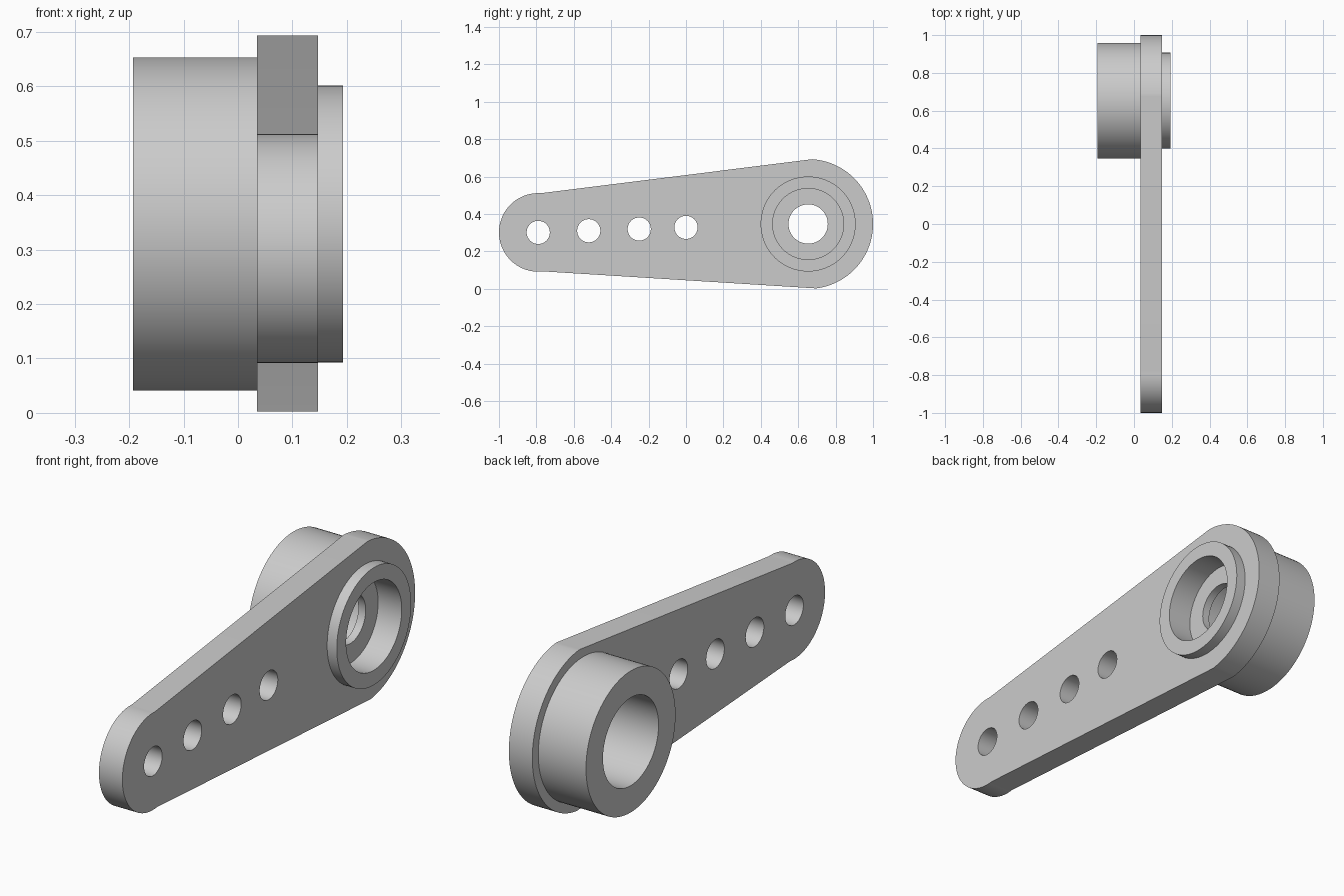
import bpy, bmesh, math
from mathutils import Vector, Matrix

if "Cube" in bpy.data.objects:
    bpy.data.objects.remove(bpy.data.objects["Cube"])

# Single grey material
grey = bpy.data.materials.new("light_grey")
grey.use_nodes = True
colour = (0.6, 0.6, 0.6, 1)
grey.diffuse_color = colour
grey.node_tree.nodes["Principled BSDF"].inputs["Base Color"].default_value = colour

BIG, BIG_R = Vector((0.653, 0.347)), 0.347
SMALL, SMALL_R = Vector((-0.79, 0.302)), 0.21


def arc(centre, radius, start, end, steps):
    """Points along an arc, in the side plane (y, z)."""
    return [centre + radius * Vector((math.cos(a), math.sin(a)))
            for a in (start + (end - start) * i / steps for i in range(steps + 1))]


def circle(centre, radius, steps=64):
    return arc(centre, radius, 0, math.tau, steps)[:-1]


def finish(obj):
    obj.data.materials.clear()
    obj.data.materials.append(grey)
    bpy.ops.object.select_all(action='DESELECT')
    obj.select_set(True)
    bpy.context.view_layer.objects.active = obj
    bpy.ops.object.shade_smooth_by_angle(angle=math.radians(30))


# Arm plate: two end arcs joined by their common tangents, with holes
axis = BIG - SMALL
tilt = math.atan2(axis.y, axis.x)
spread = math.acos((BIG_R - SMALL_R) / axis.length)
outline = (arc(BIG, BIG_R, tilt - spread, tilt + spread, 64)
           + arc(SMALL, SMALL_R, tilt + spread, tilt - spread + math.tau, 48))
loops = [outline, circle(BIG, 0.235)]
for y, z in ((-0.79, 0.302), (-0.52, 0.311), (-0.25, 0.32), (0, 0.329)):
    loops.append(circle(Vector((y, z)), 0.062, 40))

curve = bpy.data.curves.new("arm_plate", 'CURVE')
curve.dimensions = '2D'
curve.fill_mode = 'BOTH'
curve.extrude = 0.056
for loop in loops:
    spline = curve.splines.new('POLY')
    spline.points.add(len(loop) - 1)
    for point, co in zip(spline.points, loop):
        point.co = (co.x, co.y, 0, 1)
    spline.use_cyclic_u = True
plate = bpy.data.objects.new("arm_plate", curve)
bpy.context.collection.objects.link(plate)
bpy.ops.object.select_all(action='DESELECT')
plate.select_set(True)
bpy.context.view_layer.objects.active = plate
bpy.ops.object.convert(target='MESH')
plate = bpy.context.object

# Stand the plate up in the side plane and weld its rims
stand = (Matrix.Translation((0.091, 0, 0)) @ Matrix.Rotation(math.pi / 2, 4, 'Z')
         @ Matrix.Rotation(math.pi / 2, 4, 'X'))
bm = bmesh.new()
bm.from_mesh(plate.data)
bmesh.ops.transform(bm, matrix=stand, verts=bm.verts)
bmesh.ops.remove_doubles(bm, verts=bm.verts, dist=0.0001)
bmesh.ops.recalc_face_normals(bm, faces=bm.faces)
bm.to_mesh(plate.data)
bm.free()
finish(plate)

# Hub: stepped ring section (x, radius) turned about the shaft axis
section = [(-0.193, 0.306), (0.038, 0.306), (0.038, 0.235), (0.144, 0.235),
           (0.144, 0.254), (0.193, 0.254), (0.193, 0.19), (0.08, 0.19),
           (0.08, 0.105), (0.045, 0.105), (0.045, 0.19), (-0.193, 0.19)]
bm = bmesh.new()
ring = [bm.verts.new((x, BIG.x, BIG.y + r)) for x, r in section]
edges = [bm.edges.new((a, b)) for a, b in zip(ring, ring[1:] + ring[:1])]
bmesh.ops.spin(bm, geom=ring + edges, cent=(0, BIG.x, BIG.y), axis=(1, 0, 0),
               angle=math.tau, steps=96, use_merge=True)
bmesh.ops.remove_doubles(bm, verts=bm.verts, dist=0.0001)
bmesh.ops.recalc_face_normals(bm, faces=bm.faces)
mesh = bpy.data.meshes.new("hub")
bm.to_mesh(mesh)
bm.free()
hub = bpy.data.objects.new("hub", mesh)
bpy.context.collection.objects.link(hub)
finish(hub)
